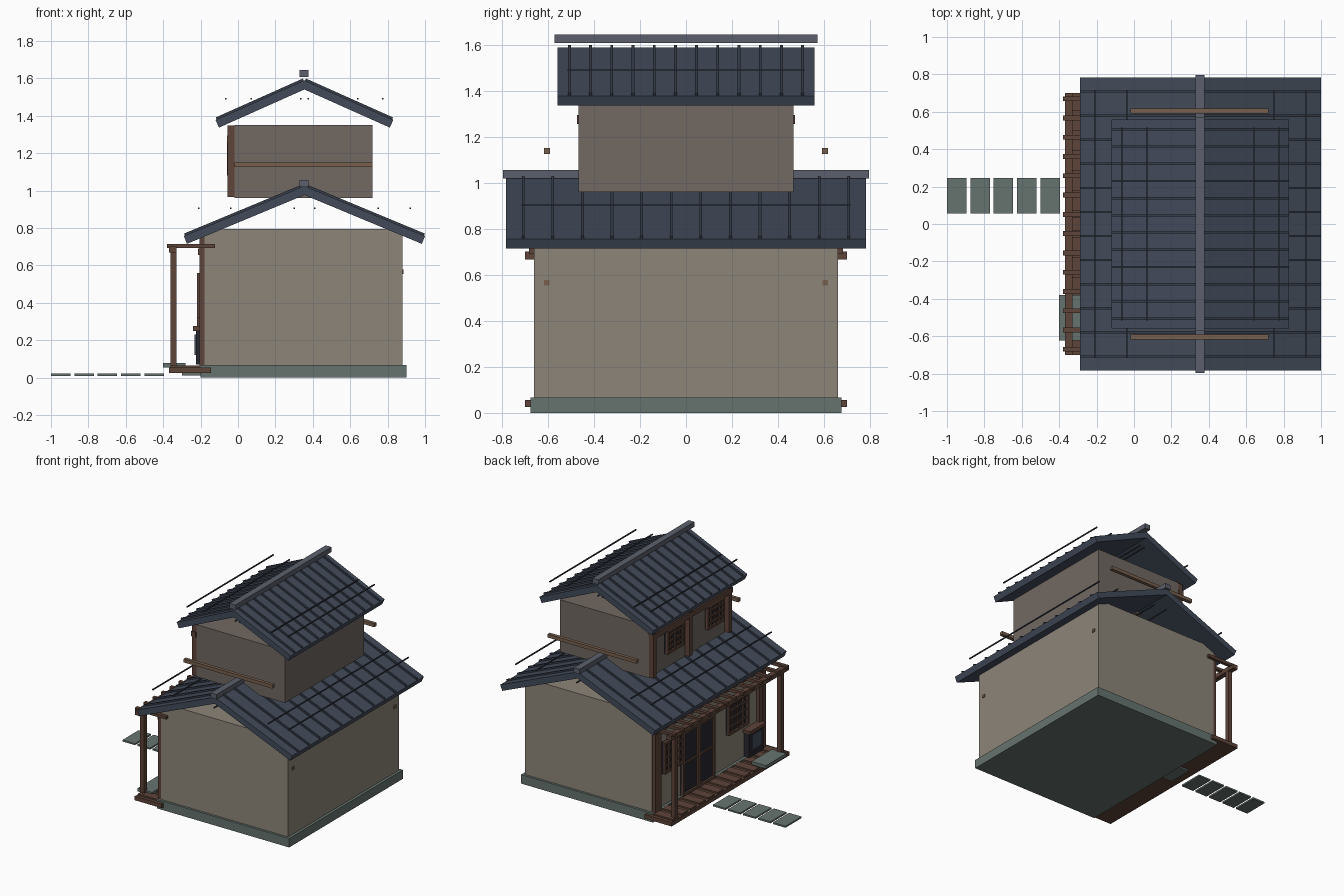
import bpy, bmesh, math
from mathutils import Matrix, Vector

if "Cube" in bpy.data.objects:
    bpy.data.objects.remove(bpy.data.objects["Cube"])


def mat(name, hexa):
    m = bpy.data.materials.new(name)
    rgb = [(int(hexa[i:i + 2], 16) / 255) ** 2.2 for i in (0, 2, 4)]
    m.diffuse_color = (*rgb, 1)
    m.use_nodes = True
    m.node_tree.nodes["Principled BSDF"].inputs["Base Color"].default_value = m.diffuse_color
    return m


WALL, UPPER = mat("plaster", "8c8478"), mat("upper_plaster", "706862")
ROOF, RIDGE = mat("tile", "444c5a"), mat("ridge_tile", "5c606c")
RIB = mat("tile_rib", "3a404c")
WOOD, BEAM = mat("wood", "5e463c"), mat("light_wood", "76604f")
STONE, DARK = mat("stone", "66736e"), mat("dark_pane", "2c2c34")


def mesh_object(name, bm, material):
    bmesh.ops.recalc_face_normals(bm, faces=bm.faces)
    me = bpy.data.meshes.new(name)
    bm.to_mesh(me)
    bm.free()
    me.materials.append(material)
    ob = bpy.data.objects.new(name, me)
    bpy.context.collection.objects.link(ob)
    return ob


def boxes(name, ranges, material):
    """One object from boxes given as (x0, x1, y0, y1, z0, z1)."""
    bm = bmesh.new()
    for x0, x1, y0, y1, z0, z1 in ranges:
        m = Matrix.Translation(((x0 + x1) / 2, (y0 + y1) / 2, (z0 + z1) / 2))
        bmesh.ops.create_cube(bm, size=1, matrix=m @ Matrix.Diagonal((x1 - x0, y1 - y0, z1 - z0, 1)))
    return mesh_object(name, bm, material)


def spread(a, b, n):
    return [a + (b - a) * i / (n - 1) for i in range(n)]


CX = 0.355  # ridge line


def roof(name, half_w, half_y, peak, eave, offsets, batten_z, ridge_z, rib_y):
    slope = math.atan2(peak - eave, half_w)
    t = 0.045
    # gabled slab: chevron profile pulled along y
    sx, sz = t * math.sin(slope), t * math.cos(slope)
    prof = [(-half_w, eave), (0, peak), (half_w, eave), (half_w - sx, eave - sz),
            (0, peak - t / math.cos(slope)), (-half_w + sx, eave - sz)]
    bm = bmesh.new()
    a, b = ([bm.verts.new((CX + x, y, z)) for x, z in prof] for y in (-half_y, half_y))
    for i in range(6):
        j = (i + 1) % 6
        bm.faces.new((a[i], a[j], b[j], b[i]))
    for v in (a, b):
        bm.faces.new((v[0], v[1], v[4], v[5]))
        bm.faces.new((v[1], v[2], v[3], v[4]))
    mesh_object(name, bm, ROOF)
    # tile ribs down both slopes
    bm = bmesh.new()
    length = half_w / math.cos(slope) - 0.01
    for s in (-1, 1):
        for y in spread(-rib_y, rib_y, 12):
            m = (Matrix.Translation((CX + s * half_w / 2, y, (peak + eave) / 2 + 0.003))
                 @ Matrix.Rotation(s * slope, 4, 'Y') @ Matrix.Diagonal((length, 0.012, 0.018, 1)))
            bmesh.ops.create_cube(bm, size=1, matrix=m)
    mesh_object(name + "_ribs", bm, RIB)
    # level battens, all at one height
    boxes(name + "_battens", [(CX + s * o - .004, CX + s * o + .004, -rib_y - .008, rib_y + .008,
                               batten_z - .004, batten_z + .004)
                              for o in offsets for s in (-1, 1)], RIB)
    # ridge cap
    boxes(name + "_ridge", [(CX - .025, CX + .023, -half_y - .014, half_y + .014,
                             ridge_z, ridge_z + .037)], RIDGE)


def lattice(name, x, y0, y1, z0, z1, nv, nh):
    """Dark pane with a wooden frame and bars, facing -x."""
    boxes(name + "_pane", [(x, x + .012, y0, y1, z0, z1)], DARK)
    f, w, d = .018, .006, x - .014
    parts = [(d, x + .01, y0, y1, z, z + f) for z in (z0, z1 - f)]
    parts += [(d, x + .01, y, y + f, z0, z1) for y in (y0, y1 - f)]
    parts += [(d + .004, x, y - w, y + w, z0, z1) for y in spread(y0, y1, nv + 2)[1:-1]]
    parts += [(d + .004, x, y0, y1, z - w, z + w) for z in spread(z0, z1, nh + 2)[1:-1]]
    boxes(name + "_frame", parts, WOOD)


# base and walls
boxes("foundation", [(-.20, .90, -.677, .677, 0, .067)], STONE)
boxes("lower_walls", [(-.18, .88, -.66, .66, .06, .795)], WALL)
boxes("upper_walls", [(-.02, .72, -.468, .468, .96, 1.352)], UPPER)

# roofs
roof("lower_roof", .645, .782, 1.025, .757, (.055, .225, .395, .565), .905, 1.02, .708)
roof("upper_roof", .475, .558, 1.59, 1.378, (.02, .155, .285, .42), 1.49, 1.608, .507)

# side beams
boxes("upper_side_beams", [(-.02, .72, y - .013, y + .013, 1.125, 1.151)
                           for y in (-.605, .605)], BEAM)
boxes("lower_side_beams", [(-.19, .886, y - .012, y + .012, .553, .577)
                           for y in (-.605, .605)], BEAM)

# facade pillars and lintels
boxes("lower_pillars", [(-.205, -.17, y - .018, y + .018, .06, .765)
                        for y in (-.64, -.60, .60, .64)], WOOD)
boxes("lower_lintel", [(-.215, -.18, -.65, .65, .655, .69)], WOOD)
boxes("upper_pillars", [(-.055, -.018, y - .018, y + .018, .965, 1.348)
                        for y in (-.45, .02, .45)], WOOD)
boxes("upper_lintel", [(-.06, -.02, -.474, .474, 1.257, 1.295)], WOOD)

# windows and sliding doors
lattice("lower_window_left", -.205, .32, .56, .32, .56, 3, 3)
lattice("lower_window_right", -.205, -.44, -.20, .32, .56, 3, 3)
lattice("upper_window_left", -.045, .10, .30, 1.08, 1.26, 3, 3)
lattice("upper_window_right", -.045, -.38, -.18, 1.08, 1.26, 3, 3)
lattice("door_left", -.205, .15, .34, .07, .55, 0, 1)
lattice("door_right", -.205, -.04, .15, .07, .55, 0, 1)

# low cabinet by the right end
boxes("cabinet", [(-.225, -.18, -.60, -.43, .07, .27)], DARK)
boxes("cabinet_top", [(-.24, -.18, -.61, -.42, .25, .275)], WOOD)
boxes("cabinet_panel", [(-.233, -.22, -.57, -.46, .12, .23)], ROOF)

# porch deck with slats
boxes("deck", [(-.37, -.145, -.70, .70, .025, .055)], WOOD)
boxes("deck_slats", [(-.362, -.15, y - .035, y + .035, .05, .066)
                     for y in spread(-.64, .64, 13)], WOOD)

# porch posts, beam and rafters
boxes("porch_posts", [(-.362, -.33, y - .016, y + .016, .06, .69) for y in (-.63, .63)], WOOD)
boxes("porch_beam", [(-.368, -.328, -.70, .70, .668, .702)], WOOD)
boxes("porch_rafters", [(-.38, -.122, y - .013, y + .013, .692, .714)
                        for y in spread(-.67, .67, 14)], WOOD)

# stones
boxes("step_stone", [(-.40, -.28, -.622, -.38, .054, .078)], STONE)
boxes("path_stones", [(-1 + .125 * i, -.896 + .125 * i, .055, .245, .01, .022)
                      for i in range(5)] + [(-.30, -.19, .055, .245, .012, .024)], STONE)
